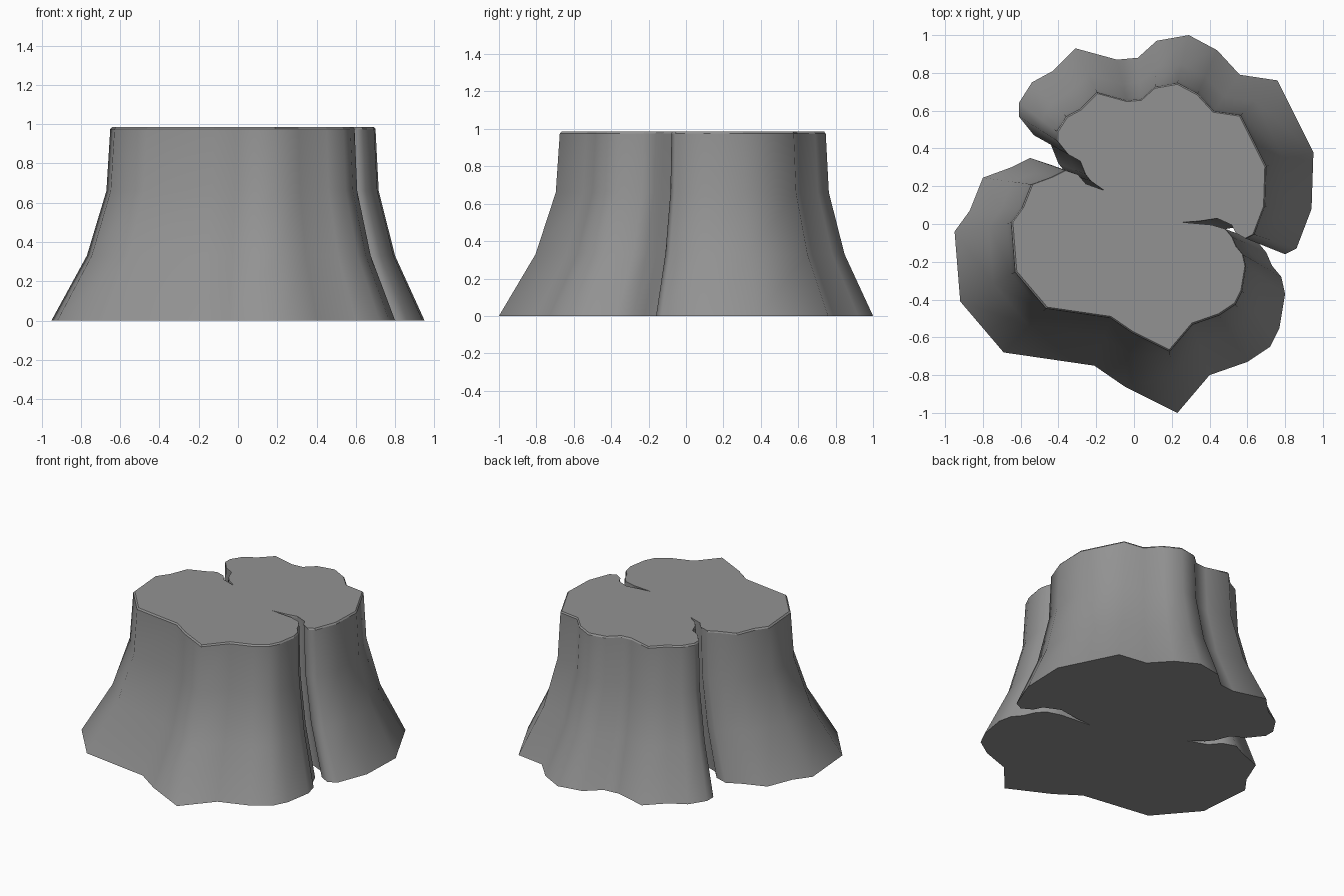
import bpy
import bmesh
import math
from mathutils import Vector

cube = bpy.data.objects.get("Cube")
if cube:
    bpy.data.objects.remove(cube, do_unlink=True)


def make_material(name, colour):
    material = bpy.data.materials.new(name)
    material.use_nodes = True
    material.diffuse_color = colour
    shader = next(n for n in material.node_tree.nodes if n.type == 'BSDF_PRINCIPLED')
    shader.inputs["Base Color"].default_value = colour
    shader.inputs["Roughness"].default_value = 0.8
    return material


def loft(name, outline, levels, centre, material, crease_angle):
    """Stack scaled copies of an outline and cap both ends."""
    bm = bmesh.new()
    rings = []
    for height, scale in levels:
        ring = []
        for point in outline:
            flat = centre + (Vector(point) - centre) * scale
            ring.append(bm.verts.new((flat.x, flat.y, height)))
        rings.append(ring)

    # Smooth walls, with the last narrow band left flat as a bevelled rim
    count = len(outline)
    for lower, upper in zip(rings, rings[1:]):
        for i in range(count):
            j = (i + 1) % count
            face = bm.faces.new((lower[i], lower[j], upper[j], upper[i]))
            face.smooth = upper is not rings[-1]

    # Flat caps
    bm.faces.new(rings[-1])
    bm.faces.new(list(reversed(rings[0])))
    bm.normal_update()
    for edge in bm.edges:
        all_smooth = all(face.smooth for face in edge.link_faces)
        edge.smooth = all_smooth and edge.calc_face_angle(0) < crease_angle

    mesh = bpy.data.meshes.new(name)
    bm.to_mesh(mesh)
    bm.free()
    mesh.materials.append(material)
    obj = bpy.data.objects.new(name, mesh)
    bpy.context.collection.objects.link(obj)
    return obj


# Ground outline of the stump, counter-clockwise
front_lobe = [
    (-.65, .30), (-.80, .245), (-.87, .07), (-.95, -.04), (-.92, -.41),
    (-.69, -.68), (-.21, -.75), (-.05, -.86), (.23, -1), (.40, -.80),
    (.60, -.73), (.72, -.65), (.77, -.55), (.80, -.37), (.78, -.28),
    (.73, -.22),
]
right_split = [
    (.70, -.15), (.65, -.09), (.55, -.06), (.33, -.04), (.46, -.03),
    (.59, -.01), (.70, -.06), (.73, -.12),
]
back_lobe = [
    (.80, -.16), (.86, -.13), (.94, .08), (.95, .38), (.76, .76),
    (.56, .79), (.44, .92), (.29, 1), (.12, .97), (.02, .88),
    (-.09, .87), (-.31, .93), (-.43, .81), (-.54, .75), (-.61, .64),
    (-.61, .57), (-.53, .47),
]
left_split = [
    (-.44, .42), (-.40, .32), (-.36, .27), (-.26, .20), (-.40, .25),
    (-.46, .32), (-.55, .35),
]

# Flared trunk narrowing towards the cut top
flare = [(0, 1), (.33, .826), (.66, .73), (.975, .711), (.985, .702)]
stone_grey = make_material("stone grey", (.29, .29, .29, 1))
loft("stump", front_lobe + right_split + back_lobe + left_split, flare,
     Vector((.086, .125)), stone_grey, math.radians(80))
